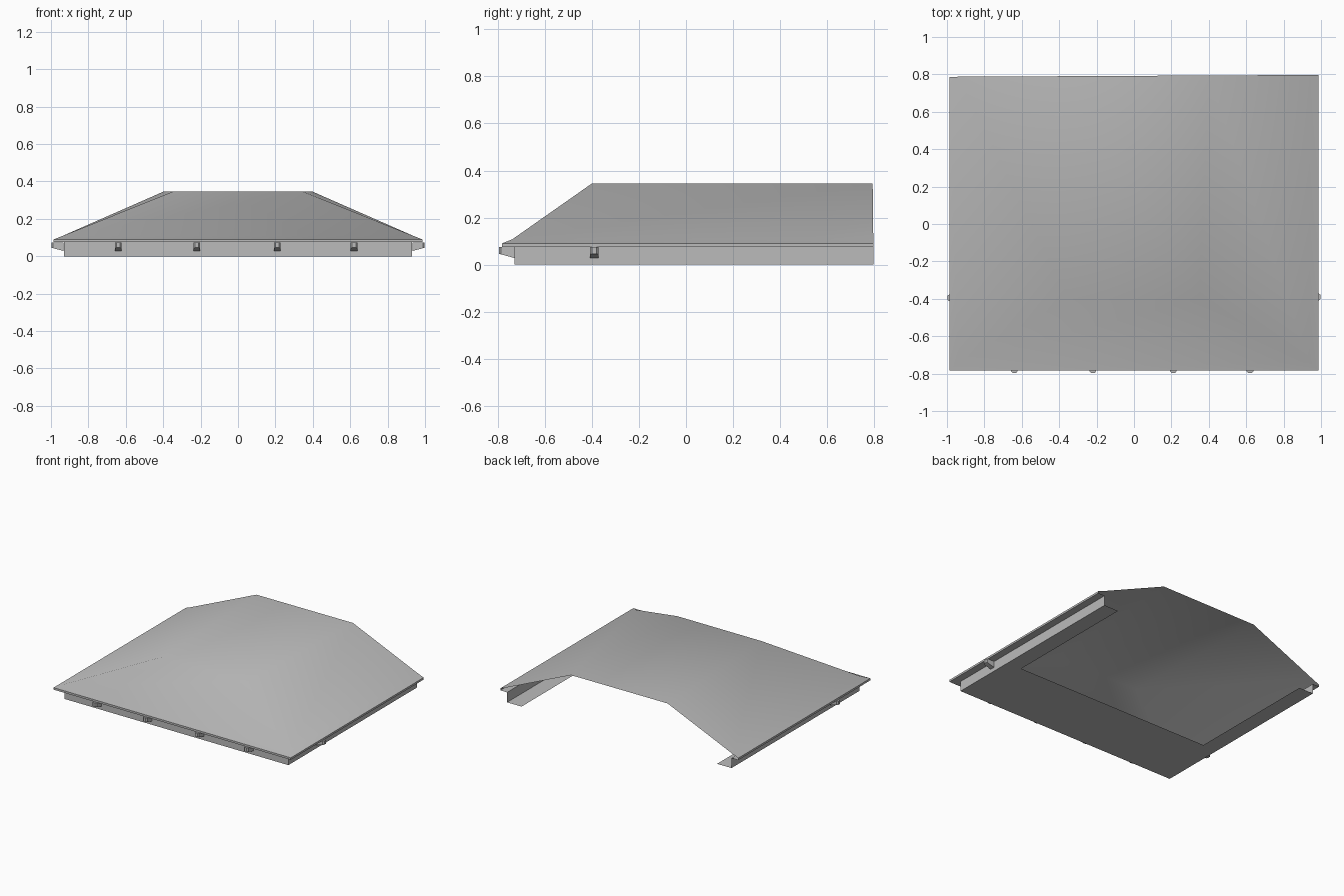
import bpy
import bmesh
import math
from mathutils import Matrix

cube = bpy.data.objects.get("Cube")
if cube:
    bpy.data.objects.remove(cube, do_unlink=True)

grey = bpy.data.materials.new("plain grey")
grey.use_nodes = True
colour = (0.5, 0.5, 0.5, 1)
grey.diffuse_color = colour
grey.node_tree.nodes["Principled BSDF"].inputs["Base Color"].default_value = colour


def finish(name, bm, smooth=False):
    mesh = bpy.data.meshes.new(name)
    bm.to_mesh(mesh)
    bm.free()
    mesh.materials.append(grey)
    obj = bpy.data.objects.new(name, mesh)
    bpy.context.collection.objects.link(obj)
    if smooth:
        bpy.ops.object.select_all(action="DESELECT")
        obj.select_set(True)
        bpy.context.view_layer.objects.active = obj
        bpy.ops.object.shade_smooth_by_angle(angle=math.radians(50))
    return obj


def u_ring(bm, half, front, z, back_half=None):
    """Four points running left back, left front, right front, right back."""
    rear = back_half or half
    points = [(rear, None), (half, front), (-half, front), (-rear, None)]
    # The open back edge is very slightly out of square
    return [bm.verts.new((x, 0.792 + 0.005 * x if y is None else y, z))
            for x, y in points]


def u_shell(name, rings, cap=False, smooth=False):
    """Skin a stack of U-shaped rings, leaving the back open."""
    bm = bmesh.new()
    loops = [u_ring(bm, *r) for r in rings]
    for low, high in zip(loops, loops[1:]):
        for i in range(3):
            bm.faces.new((low[i + 1], low[i], high[i], high[i + 1]))
    if cap:
        bm.faces.new(list(reversed(loops[-1])))
    return finish(name, bm, smooth)


# Hipped roof sheet with a thin eave edge and a flat top
u_shell("roof", [
    (0.986, -0.782, 0.075),
    (0.986, -0.782, 0.09),
    (0.94, -0.738, 0.108),
    (0.35, -0.4, 0.345, 0.4),
], cap=True, smooth=True)

# Flat underside of the overhang, wall band and inward bottom flange
u_shell("eave_underside", [(0.93, -0.73, 0.075), (0.986, -0.782, 0.075)])
u_shell("wall_band", [(0.93, -0.73, 0), (0.93, -0.73, 0.075)])
u_shell("bottom_flange", [(0.81, -0.23, 0), (0.93, -0.73, 0)])


def bracket(name, x, y, angle):
    """Small chamfered block with a sloping underside, pointing outward."""
    bm = bmesh.new()
    plan = [(-0.018, 0), (-0.018, -0.057), (-0.01, -0.066),
            (0.01, -0.066), (0.018, -0.057), (0.018, 0)]
    low = [bm.verts.new((px, py, 0.028 - 0.27 * py)) for px, py in plan]
    high = [bm.verts.new((px, py, 0.074)) for px, py in plan]
    bm.faces.new(low)
    bm.faces.new(high)
    for i in range(len(plan)):
        j = (i + 1) % len(plan)
        bm.faces.new((low[i], low[j], high[j], high[i]))
    bmesh.ops.recalc_face_normals(bm, faces=bm.faces)
    bm.transform(Matrix.Translation((x, y, 0)) @ Matrix.Rotation(angle, 4, "Z"))
    finish(name, bm)


# Four brackets along the front and one on each side
for i, x in enumerate((-0.64, -0.22, 0.21, 0.62)):
    bracket(f"front_bracket_{i + 1}", x, -0.73, 0)
bracket("left_bracket", 0.932, -0.39, math.pi / 2)
bracket("right_bracket", -0.932, -0.395, -math.pi / 2)
